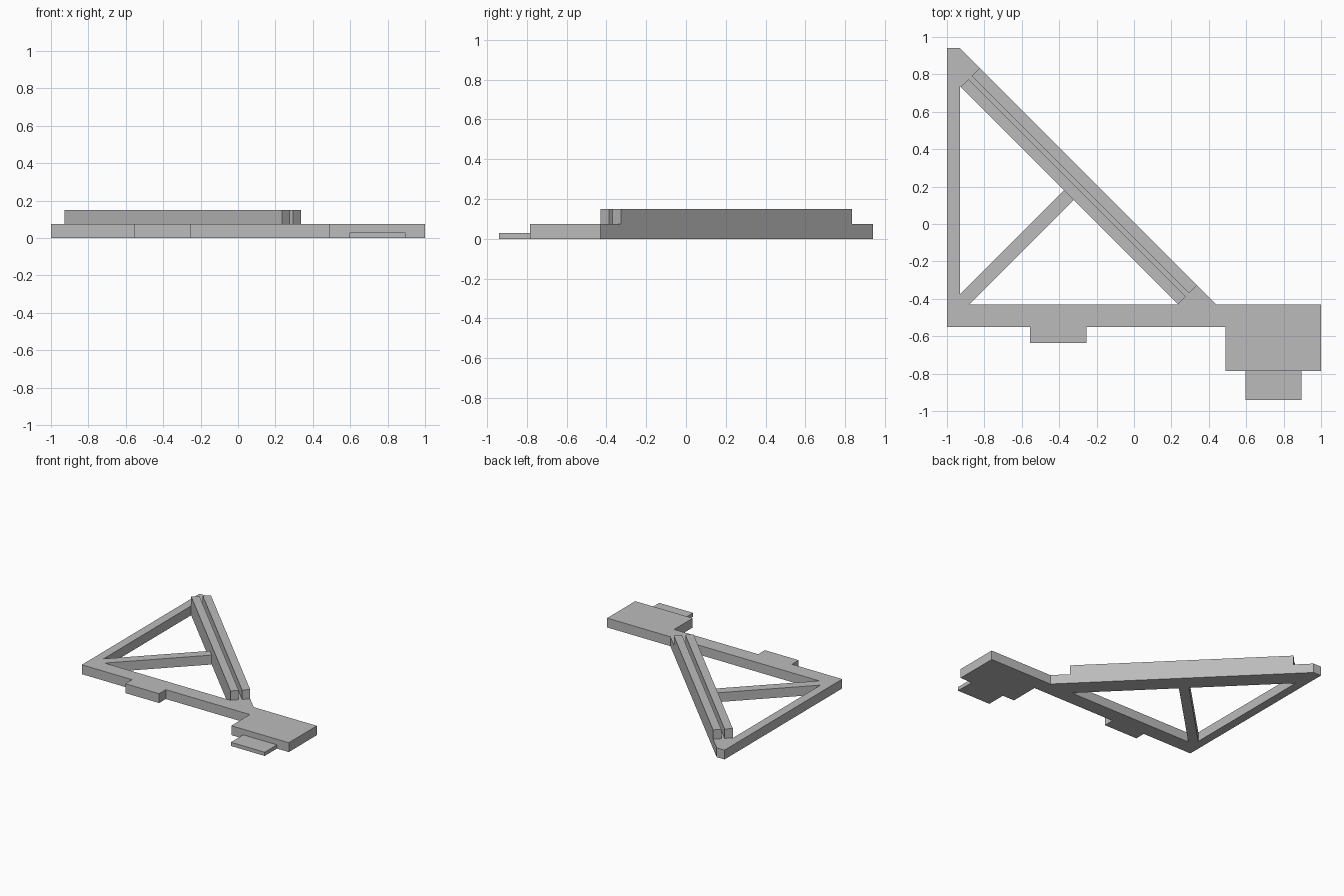
import bpy
import bmesh

cube = bpy.data.objects.get("Cube")
if cube:
    bpy.data.objects.remove(cube, do_unlink=True)

GREY = (0.5, 0.5, 0.5, 1.0)
FRAME_TOP = 0.075
RAIL_TOP = 0.15

grey = bpy.data.materials.new("plain grey")
grey.use_nodes = True
grey.diffuse_color = GREY
grey.node_tree.nodes["Principled BSDF"].inputs["Base Color"].default_value = GREY


def prism(name, outline, z0, z1):
    """Extrude a flat outline from z0 up to z1."""
    bm = bmesh.new()
    base = bm.faces.new([bm.verts.new((x, y, z0)) for x, y in outline])
    top = bmesh.ops.extrude_face_region(bm, geom=[base])["geom"]
    moved = [v for v in top if isinstance(v, bmesh.types.BMVert)]
    bmesh.ops.translate(bm, verts=moved, vec=(0, 0, z1 - z0))
    bmesh.ops.recalc_face_normals(bm, faces=bm.faces)
    mesh = bpy.data.meshes.new(name)
    bm.to_mesh(mesh)
    bm.free()
    mesh.materials.append(grey)
    obj = bpy.data.objects.new(name, mesh)
    bpy.context.collection.objects.link(obj)
    return obj


def cut(target, cutter):
    """Subtract the cutter from the target, then discard it."""
    cutter.hide_render = True
    mod = target.modifiers.new("opening", 'BOOLEAN')
    mod.operation = 'DIFFERENCE'
    mod.solver = 'EXACT'
    mod.object = cutter
    bpy.context.view_layer.objects.active = target
    bpy.ops.object.modifier_apply(modifier=mod.name)
    bpy.data.objects.remove(cutter, do_unlink=True)


def diagonal(total, diff):
    """Point where x + y = total and y - x = diff."""
    return ((total - diff) / 2, (total + diff) / 2)


# Base frame: triangle, front step and wide foot in one plate
frame = prism("base_frame", [
    (-1, 0.94), (-0.93, 0.94), (0.44, -0.43), (1, -0.43),
    (1, -0.785), (0.49, -0.785), (0.49, -0.55), (-0.255, -0.55),
    (-0.255, -0.635), (-0.555, -0.635), (-0.555, -0.55), (-1, -0.55),
], 0, FRAME_TOP)

# Two openings that leave the diagonal brace between them
INNER = -0.195
openings = {
    "rear_opening": [(-0.93, -0.375), diagonal(INNER, 0.555), (-0.93, 0.735)],
    "front_opening": [(-0.88, -0.43), (0.235, -0.43), diagonal(INNER, 0.45)],
}
for name, outline in openings.items():
    cut(frame, prism(name, outline, -0.1, 0.2))

# Twin rails along the long diagonal with a slot between them
for name, near, far in (("inner_rail", INNER, -0.11), ("outer_rail", -0.075, 0.01)):
    prism(name, [diagonal(near, 1.66), diagonal(near, -0.665),
                 diagonal(far, -0.665), diagonal(far, 1.66)], FRAME_TOP, RAIL_TOP)

# Thin tab in front of the foot
prism("front_tab", [(0.595, -0.94), (0.895, -0.94),
                    (0.895, -0.785), (0.595, -0.785)], 0, 0.03)
